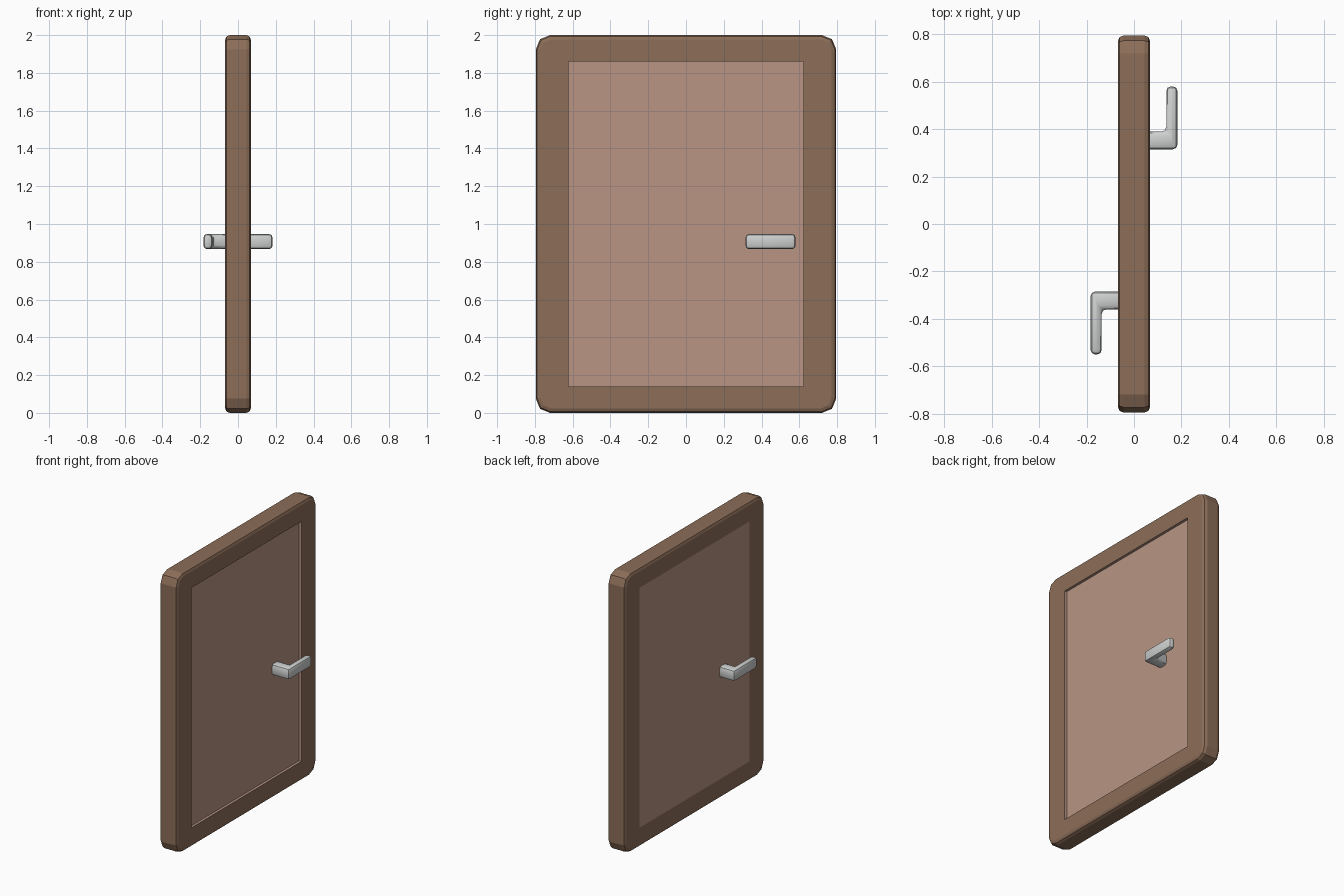
import bpy, bmesh, math
from mathutils import Matrix, Vector

if "Cube" in bpy.data.objects:
    bpy.data.objects.remove(bpy.data.objects["Cube"])


def material(name, rgb):
    m = bpy.data.materials.new(name)
    m.diffuse_color = (*rgb, 1.0)
    m.use_nodes = True
    m.node_tree.nodes["Principled BSDF"].inputs["Base Color"].default_value = m.diffuse_color
    return m


wood = material("brown wood", (0.262, 0.155, 0.098))
panel = material("pale pink panel", (0.48, 0.30, 0.23))
metal = material("light grey metal", (0.62, 0.63, 0.63))


def make_object(name, bm, mats, angle):
    bmesh.ops.recalc_face_normals(bm, faces=bm.faces)
    me = bpy.data.meshes.new(name)
    bm.to_mesh(me)
    bm.free()
    for m in mats:
        me.materials.append(m)
    ob = bpy.data.objects.new(name, me)
    bpy.context.collection.objects.link(ob)
    bpy.ops.object.select_all(action='DESELECT')
    ob.select_set(True)
    bpy.context.view_layer.objects.active = ob
    if angle:
        bpy.ops.object.shade_smooth_by_angle(angle=math.radians(angle))
    return ob


def prism(points, offset):
    """Extrude a polygon of 3D points along an offset."""
    bm = bmesh.new()
    face = bm.faces.new([bm.verts.new(p) for p in points])
    ext = bmesh.ops.extrude_face_region(bm, geom=[face])
    bmesh.ops.translate(bm, vec=offset,
                        verts=[v for v in ext['geom'] if isinstance(v, bmesh.types.BMVert)])
    bmesh.ops.recalc_face_normals(bm, faces=bm.faces)
    return bm


# Door slab with softly cut corners
T, W, H, R = 0.068, 0.795, 2.0, 0.075
PY, Z0, Z1 = 0.622, 0.14, 1.86
outline = []
for i, (sy, cz) in enumerate([(1, H - R), (-1, H - R), (-1, R), (1, R)]):
    for k in range(3):
        a = math.radians(90 * i + 45 * k)
        outline.append((-T, sy * (W - R) + R * math.cos(a), cz + R * math.sin(a)))
bm = prism(outline, (2 * T, 0, 0))
rim = [e for e in bm.edges if abs(e.verts[0].co.x - e.verts[1].co.x) < 1e-5]
bmesh.ops.bevel(bm, geom=rim, offset=0.024, segments=2, profile=0.5, affect='EDGES')

# Panel outline cut into both sides
for co, no in [((0, PY, 0), (0, 1, 0)), ((0, -PY, 0), (0, 1, 0)),
               ((0, 0, Z0), (0, 0, 1)), ((0, 0, Z1), (0, 0, 1))]:
    bmesh.ops.bisect_plane(bm, geom=bm.verts[:] + bm.edges[:] + bm.faces[:],
                           plane_co=co, plane_no=no)
bm.normal_update()
inner = [f for f in bm.faces if abs(f.normal.x) > 0.99
         and abs(f.calc_center_median().y) < PY and Z0 < f.calc_center_median().z < Z1]
for f in inner:
    f.material_index = 1

# Right side panel is recessed
right_side = [f for f in inner if f.normal.x > 0]
res = bmesh.ops.extrude_discrete_faces(bm, faces=right_side)
for f in res['faces']:
    bmesh.ops.translate(bm, vec=(-0.018, 0, 0), verts=f.verts[:])
bmesh.ops.remove_doubles(bm, verts=bm.verts[:], dist=1e-5)
make_object("door_slab", bm, [wood, panel], None)


# L-shaped lever handles, one turned half round for the other side
def handle(name, turn, shift):
    shape = [(0.03, 0.315), (0.183, 0.315), (0.183, 0.58),
             (0.136, 0.58), (0.136, 0.39), (0.03, 0.39)]
    b = prism([(x, y, 0.867) for x, y in shape], (0, 0, 0.08))
    bmesh.ops.bevel(b, geom=b.edges[:], offset=0.019, segments=2,
                    profile=0.5, affect='EDGES', clamp_overlap=True)
    b.transform(Matrix.Translation(Vector((0, shift, 0))) @ Matrix.Rotation(turn, 4, 'Z'))
    make_object(name, b, [metal], 35)


handle("right_handle", 0, 0)
handle("left_handle", math.pi, 0.03)
